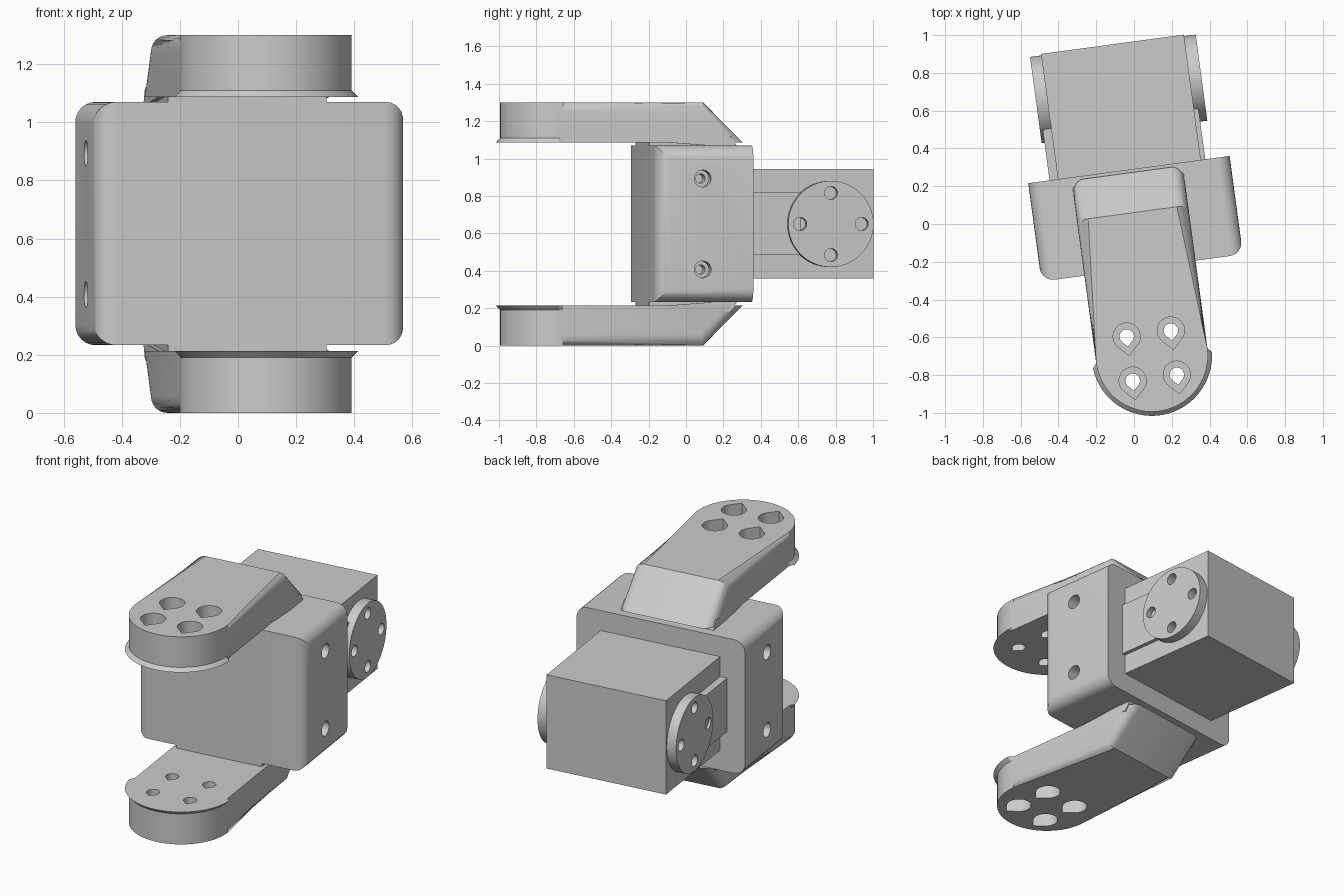
import bpy, bmesh, math
from mathutils import Matrix, Vector

cube = bpy.data.objects.get("Cube")
if cube:
    bpy.data.objects.remove(cube)

MID = 0.65           # height of the symmetry plane
TURN = Matrix.Rotation(math.radians(7.7), 4, 'Z')
OFF = 0.012          # sideways centre of body and motor

grey = bpy.data.materials.new("light_grey")
grey.use_nodes = True
grey.diffuse_color = (0.6, 0.6, 0.6, 1)
grey.node_tree.nodes["Principled BSDF"].inputs["Base Color"].default_value = (0.6, 0.6, 0.6, 1)


def make(name, bm):
    bmesh.ops.recalc_face_normals(bm, faces=bm.faces)
    mesh = bpy.data.meshes.new(name)
    bm.to_mesh(mesh)
    bm.free()
    mesh.materials.append(grey)
    ob = bpy.data.objects.new(name, mesh)
    bpy.context.collection.objects.link(ob)
    return ob


def loft(bm, low, high):
    """Solid between two matching rings of points."""
    a = [bm.verts.new(p) for p in low]
    b = [bm.verts.new(p) for p in high]
    bm.faces.new(a)
    bm.faces.new(b)
    for i in range(len(a)):
        j = (i + 1) % len(a)
        bm.faces.new((a[i], a[j], b[j], b[i]))


def box(bm, x0, x1, y0, y1, z0, z1):
    ring = [(x0, y0), (x1, y0), (x1, y1), (x0, y1)]
    loft(bm, [(x, y, z0) for x, y in ring], [(x, y, z1) for x, y in ring])


def rod(bm, r, x0, x1, y, z, n=32):
    """Round bar along x."""
    ring = [(y + r * math.cos(math.tau * i / n), z + r * math.sin(math.tau * i / n)) for i in range(n)]
    loft(bm, [(x0, *p) for p in ring], [(x1, *p) for p in ring])


def teardrop(bm, r, x, y, z0, z1, n=24):
    """Hole shape along z with its point towards the front."""
    angles = [math.radians(-45 + 270 * i / n) for i in range(n + 1)]
    ring = [(x + r * math.cos(a), y + r * math.sin(a)) for a in angles]
    ring.append((x, y - r * math.sqrt(2)))
    loft(bm, [(*p, z0) for p in ring], [(*p, z1) for p in ring])


def cut(ob, bm):
    cutter = make("cutter", bm)
    cutter.hide_render = True
    mod = ob.modifiers.new("cut", 'BOOLEAN')
    mod.operation, mod.solver, mod.object = 'DIFFERENCE', 'EXACT', cutter
    bpy.context.view_layer.objects.active = ob
    bpy.ops.object.modifier_apply(modifier=mod.name)
    bpy.data.objects.remove(cutter)


# Body: rounded along its length and on the upright front edges
HALF, FRONT, BACK = 0.538, -0.236, 0.289
bm = bmesh.new()
box(bm, OFF - HALF, OFF + HALF, FRONT, BACK, 0.233, 1.07)
edges = []
for e in bm.edges:
    d = e.verts[0].co - e.verts[1].co
    mid_y = (e.verts[0].co.y + e.verts[1].co.y) / 2
    if abs(d.y) > 0.1 or (abs(d.z) > 0.1 and mid_y < 0):
        edges.append(e)
bmesh.ops.bevel(bm, geom=edges, offset=0.07, segments=6, profile=0.5, affect='EDGES')
body = make("body", bm)

# Stepped screw holes in the body sides
for radius, depth in ((0.045, 0.09), (0.025, 0.2)):
    bm = bmesh.new()
    for s in (-1, 1):
        for dz in (-0.243, 0.243):
            rod(bm, radius, OFF + s * (HALF - depth), OFF + s * (HALF + 0.1), 0.016, MID + dz)
    cut(body, bm)

# Upper arm: round front end, sloping back, soft outer edges
W, TIP, TOP, UNDER = 0.297, -0.703, 1.30, 1.087
N = 40
arc = [(W * math.cos(math.pi + math.pi * i / N), TIP + W * math.sin(math.pi + math.pi * i / N)) for i in range(N + 1)]
bm = bmesh.new()
loft(bm, [(*p, UNDER) for p in arc + [(W, 0.272), (-W, 0.272)]],
     [(*p, TOP) for p in arc + [(W, 0.06), (-W, 0.06)]])
soft, chamfer = [], []
for e in bm.edges:
    a, b = (v.co for v in e.verts)
    across = abs(a.y - b.y) < 1e-5 and a.y > 0
    if across:
        continue
    if a.z > 1.2 and b.z > 1.2 or (a.y > 0 and b.y > 0):
        soft.append(e)
    elif a.z < 1.2 and b.z < 1.2:
        chamfer.append(e)
bmesh.ops.bevel(bm, geom=soft, offset=0.06, segments=6, profile=0.5, affect='EDGES', clamp_overlap=True)
chamfer = [e for e in bm.edges if all(abs(v.co.z - UNDER) < 1e-4 and v.co.y < 0.15 for v in e.verts)]
bmesh.ops.bevel(bm, geom=chamfer, offset=0.022, segments=1, affect='EDGES')
upper_arm = make("upper_arm", bm)

# Arm holes: wide from outside, narrow right through
for radius, z0 in ((0.072, UNDER + 0.06), (0.038, UNDER - 0.1)):
    bm = bmesh.new()
    for x in (-0.118, 0.118):
        for y in (-0.118, 0.118):
            teardrop(bm, radius, x, TIP + y, z0, TOP + 0.1)
    cut(upper_arm, bm)

# Neck joining arm and body
bm = bmesh.new()
box(bm, -0.275, 0.275, FRONT, 0.2, 1.05, 1.12)
side = [(-0.45, 1.109), (0.1, 1.068), (0.24, 1.06), (0.2, 1.12)]
loft(bm, [(-W + 0.001, *p) for p in side], [(W - 0.001, *p) for p in side])
upper_neck = make("upper_neck", bm)

# Lower arm and neck are mirror copies
flip = Matrix.Translation((0, 0, 2 * MID)) @ Matrix.Diagonal((1, 1, -1, 1))
parts = [body, upper_arm, upper_neck]
for ob in (upper_arm, upper_neck):
    copy = ob.copy()
    copy.data = ob.data.copy()
    copy.name = ob.name.replace("upper", "lower")
    bpy.context.collection.objects.link(copy)
    copy.data.transform(flip)
    copy.data.flip_normals()
    parts.append(copy)

# Motor housing behind the body
bm = bmesh.new()
box(bm, -0.367, 0.396, 0.2, 0.958, 0.358, 0.945)
parts.append(make("motor_housing", bm))

# Side plates and drilled discs on the housing
DISC_Y = 0.72
for label, s, wall, plate, face in (("left", 1, 0.39, 0.42, 0.458), ("right", -1, 0.36, 0.412, 0.427)):
    bm = bmesh.new()
    x0, x1 = sorted((s * wall, s * plate))
    box(bm, x0, x1, 0.25, 0.56, 0.485, 0.82)
    parts.append(make(label + "_plate", bm))
    bm = bmesh.new()
    rod(bm, 0.23, s * wall, s * face, DISC_Y, MID, 64)
    disc = make(label + "_disc", bm)
    bm = bmesh.new()
    for dy, dz in ((0.166, 0), (-0.166, 0), (0, 0.166), (0, -0.166)):
        rod(bm, 0.035, s * (face - 0.05), s * (face + 0.05), DISC_Y + dy, MID + dz)
    cut(disc, bm)
    parts.append(disc)

# Turn the whole assembly and shade it
bpy.ops.object.select_all(action='DESELECT')
for ob in parts:
    ob.data.transform(TURN)
    ob.select_set(True)
bpy.context.view_layer.objects.active = body
bpy.ops.object.shade_smooth_by_angle(angle=math.radians(30))
